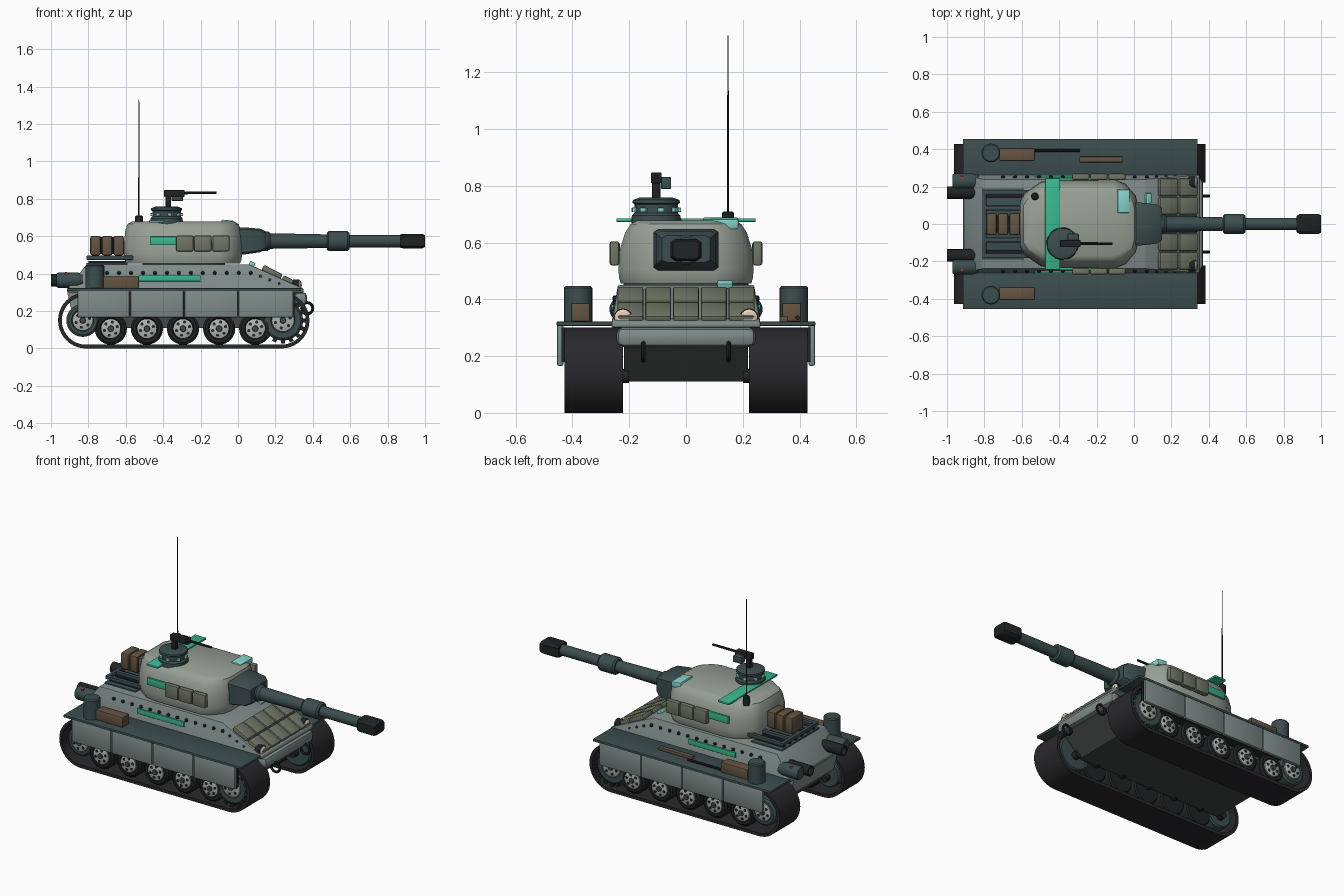
import bpy, bmesh, math
from mathutils import Vector, Matrix

if "Cube" in bpy.data.objects:
    bpy.data.objects.remove(bpy.data.objects["Cube"])

def mat(name, r, g, b):
    m = bpy.data.materials.new(name)
    m.diffuse_color = (r, g, b, 1)
    m.use_nodes = True
    m.node_tree.nodes["Principled BSDF"].inputs["Base Color"].default_value = m.diffuse_color
    return m

HULL = mat("hull_grey", .21, .26, .25)
TURRET = mat("turret_grey", .31, .35, .30)
DARK = mat("dark_teal", .045, .075, .078)
BELLY = mat("belly_grey", .055, .065, .062)
BLACK = mat("black", .014, .017, .018)
TRACK = mat("track_rubber", .022, .022, .025)
TILE = mat("tile_olive", .16, .18, .13)
BROWN = mat("brown", .13, .09, .055)
GREEN = mat("green", .04, .48, .27)
CYAN = mat("cyan", .24, .68, .62)
LIGHT = mat("wheel_hub", .42, .46, .43)
LAMP = mat("lamp", .8, .65, .5)
RED = mat("red", .7, .04, .02)

def finish(name, bm, m):
    bmesh.ops.recalc_face_normals(bm, faces=bm.faces[:])
    me = bpy.data.meshes.new(name)
    bm.to_mesh(me)
    bm.free()
    me.materials.append(m)
    for p in me.polygons:
        p.use_smooth = True
    me.set_sharp_from_angle(angle=math.radians(32))
    ob = bpy.data.objects.new(name, me)
    bpy.context.collection.objects.link(ob)
    return ob

def box(name, c, s, m, bevel=0.004, pitch=0, yaw=0):
    """Box from centre and size; pitch tilts about y."""
    bm = bmesh.new()
    bmesh.ops.create_cube(bm, size=1, matrix=Matrix.Diagonal((*s, 1)))
    if bevel:
        bmesh.ops.bevel(bm, geom=bm.edges[:], offset=min(bevel, min(s) * .4),
                        segments=2, profile=.5, affect='EDGES')
    bm.transform(Matrix.Translation(c) @ Matrix.Rotation(yaw, 4, 'Z') @ Matrix.Rotation(pitch, 4, 'Y'))
    return finish(name, bm, m)

def loft(name, rings, m, closed=False, bevel=0):
    bm = bmesh.new()
    vs = [[bm.verts.new(p) for p in r] for r in rings]
    n = len(vs[0])
    for a, b in zip(vs, vs[1:] + vs[:1] if closed else vs[1:]):
        for i in range(n):
            bm.faces.new((a[i], a[(i + 1) % n], b[(i + 1) % n], b[i]))
    if not closed:
        bm.faces.new(vs[0])
        bm.faces.new(vs[-1])
    if bevel:
        bmesh.ops.bevel(bm, geom=bm.edges[:], offset=bevel, segments=2, profile=.5, affect='EDGES')
    return finish(name, bm, m)

def lathe(name, base, axis, prof, m, n=24):
    """Solid of revolution: prof is (distance along axis, radius)."""
    q = Vector(axis).to_track_quat('Z', 'Y')
    rings = [[Vector(base) + q @ Vector((r * math.cos(2 * math.pi * i / n), r * math.sin(2 * math.pi * i / n), h))
              for i in range(n)] for h, r in prof]
    return loft(name, rings, m)

def rect(z, x0, x1, y):
    return [(x0, -y, z), (x1, -y, z), (x1, y, z), (x0, y, z)]

# hull: lower tub, nose beam, sloped upper body
tub = [(-.90, .31), (-.88, .21), (-.80, .11), (.22, .11), (.345, .24), (.345, .31)]
loft("lower_hull", [[(x, y, z) for x, z in tub] for y in (-.218, .218)], BELLY)
loft("rear_plate", [[(x, y, z) for x, z in [(-.915, .31), (-.89, .2), (-.82, .14), (-.8, .31)]] for y in (-.219, .219)], HULL)
loft("upper_hull", [rect(.30, -.91, .35, .262), rect(.32, -.91, .35, .262), rect(.45, -.81, .06, .24)], HULL, bevel=.006)
box("nose_beam", (.335, 0, .267), (.07, .49, .07), HULL, .025)
lathe("turret_ring", (-.29, 0, .44), (0, 0, 1), [(0, .22), (.03, .22)], DARK, 32)
box("engine_deck", (-.70, 0, .452), (.22, .38, .012), DARK)
for i in range(6):
    box("deck_slat", (-.70, -.15 + .06 * i, .461), (.20, .02, .012), BLACK, 0)

def wheel(name, s, x, z, r, hub, tyre):
    """Wheel with light hub disc and bolts on the outer side."""
    lathe(name, (x, s * .235, z), (0, s, 0), [(0, r - .008), (.008, r), (.165, r), (.175, r - .012),
          (.175, hub + .006), (.165, hub)], tyre, 28)
    lathe(name + "_hub", (x, s * .38, z), (0, s, 0), [(0, hub), (.032, hub), (.035, hub * .9)], LIGHT, 24)
    lathe(name + "_cap", (x, s * .41, z), (0, s, 0), [(0, .018), (.015, .015)], BELLY, 12)
    for i in range(6):
        a = math.pi / 3 * i + .3
        lathe(name + "_bolt", (x + hub * .68 * math.cos(a), s * .41, z + hub * .68 * math.sin(a)), (0, s, 0),
              [(0, .009), (.008, .009)], BLACK, 6)

ang = math.radians(27)
for s in (-1, 1):
    # track loop
    path = []
    for cx, a0 in ((.232, -90), (-.812, 90)):
        for i in range(21):
            a = math.radians(a0 + 9 * i)
            path.append((cx, math.cos(a), math.sin(a)))
    rings = [[(cx + r * c, s * y, .15 + r * d) for r, y in ((.15, .222), (.15, .428), (.13, .428), (.13, .222))]
             for cx, c, d in path]
    loft("track", rings, TRACK, closed=True)
    # running gear
    for i in range(5):
        wheel("road_wheel", s, -.68 + .193 * i, .106, .086, .053, BLACK)
    wheel("idler_wheel", s, -.83, .15, .088, .055, DARK)
    wheel("drive_sprocket", s, .24, .15, .108, .06, DARK)
    for i in range(16):
        a = math.pi / 8 * i
        box("sprocket_tooth", (.24 + .112 * math.cos(a), s * .40, .15 + .112 * math.sin(a)),
            (.022, .02, .022), BLACK, 0, pitch=-a)
    for x in [-.83, .24] + [-.68 + .193 * i for i in range(5)]:
        lathe("axle", (x, s * .2, .13), (0, s, 0), [(0, .025), (.06, .025)], BLACK, 12)
    # fender and side skirts
    box("fender", (-.287, s * .353, .314), (1.255, .205, .016), DARK)
    for a, b in ((-.857, -.580), (-.574, -.291), (-.285, -.002), (.004, .295)):
        box("side_skirt", ((a + b) / 2, s * .443, .238), (b - a, .022, .145), HULL, .006)
        box("skirt_bracket", (b, s * .432, .24), (.014, .012, .12), BLACK, 0)
    # fender stowage
    lathe("canister", (-.765, s * .38, .32), (0, 0, 1), [(0, .05), (.12, .05), (.127, .044)], DARK)
    box("tool_box", (-.625, s * .372, .355), (.19, .068, .066), BROWN, .006)
    # side stripe and rivets
    box("hull_stripe", (-.365, s * .257, .375), (.33, .012, .032), GREEN, .002)
    for i in range(13):
        lathe("rivet", (-.70 + .064 * i, s * .243, .402), (0, s, .2), [(0, .010), (.012, .010), (.016, .006)], BLACK, 8)
    for i in range(4):
        lathe("rivet", (.12 + .05 * i, s * .245, .385 - .02 * i), (0, s, .2), [(0, .008), (.014, .008)], BLACK, 8)
    # exhausts with rear lights
    lathe("muffler", (-.97, s * .228, .365), (1, 0, 0), [(0, .036), (.01, .042), (.11, .042), (.14, .034)], DARK)
    lathe("exhaust_pipe", (-1.0, s * .168, .365), (1, 0, 0), [(.03, .024), (0, .024), (0, .033), (.16, .033)], BLACK, 16)
    box("tail_light", (-.92, s * .25, .402), (.012, .012, .012), RED, 0)
    # headlights and tow rings
    lathe("headlight_shell", (.285, s * .222, .335), (1, 0, 0), [(0, .02), (.01, .033), (.045, .033)], BLACK, 20)
    lathe("headlight_lens", (.325, s * .222, .335), (1, 0, 0), [(0, .029), (.008, .029), (.014, .02)], LAMP, 20)
    ring = [[(.37 + (.03 + .008 * math.cos(b)) * math.cos(a), s * .15 + .008 * math.sin(b),
              .215 + (.03 + .008 * math.cos(b)) * math.sin(a)) for b in [math.pi / 4 * j for j in range(8)]]
            for a in [math.pi / 10 * i for i in range(20)]]
    loft("tow_ring", ring, BLACK, closed=True)
    # turret side stripe and armour boxes
    box("turret_stripe", (-.33, s * .240, .575), (.28, .014, .045), GREEN, .002)
    for i in range(3):
        box("turret_tile", (-.285 + .097 * i, s * .252, .562), (.092, .034, .085), TILE, .008)

# shovel on the far fender
lathe("shovel_handle", (-.53, .393, .335), (1, 0, 0), [(0, .008), (.24, .008)], BLACK, 8)
box("plank", (-.175, .345, .33), (.235, .03, .02), BROWN)

# front armour tiles on the sloped plate
for r, (x, z) in enumerate(((.183, .408), (.288, .353))):
    for c in range(5):
        box("front_tile", (x, -.196 + .098 * c, z), (.112, .092, .03), TILE, .008, pitch=ang)
box("driver_periscope", (.075, .137, .45), (.03, .055, .026), CYAN, .004, pitch=ang)

# turret body
plan = [(-.61, .12), (-.585, .165), (-.50, .225), (-.43, .238), (-.10, .238), (-.045, .215), (.01, .15), (.022, .10)]
plan = plan + [(x, -y) for x, y in reversed(plan)]
levels = [(.455, .965, .965), (.475, .99, .99), (.505, 1, 1), (.575, .995, .98), (.635, .975, .90), (.665, .94, .82), (.678, .87, .72)]
loft("turret", [[(-.29 + (x + .29) * sx, y * sy, z) for x, y in plan] for z, sx, sy in levels], TURRET)
box("roof_stripe", (-.435, 0, .679), (.08, .49, .012), GREEN, .002)
box("gunner_sight", (-.057, .122, .668), (.066, .125, .036), CYAN, .006, pitch=.1)

# gun
def slab(x, y, z0, z1, k=.7):
    h, c = (z1 - z0) / 2, (z1 + z0) / 2
    return [(x, y * a, c + h * b) for a, b in ((1, k), (k, 1), (-k, 1), (-1, k), (-1, -k), (-k, -1), (k, -1), (1, -k))]
loft("mantlet", [slab(-.02, .11, .505, .645, .85), slab(.03, .115, .502, .648, .85), slab(.12, .105, .515, .64, .85),
                 slab(.15, .085, .53, .625, .8)], DARK)
lathe("gun_barrel", (.13, 0, .574), (1, 0, 0), [(0, .052), (.03, .052), (.045, .041), (.2, .039), (.345, .036),
      (.345, .045), (.355, .053), (.455, .053), (.465, .045), (.465, .033), (.77, .033)], DARK)
loft("muzzle_brake", [slab(.87, .044, .537, .611), slab(.885, .054, .535, .613), slab(.985, .054, .535, .613),
                      slab(1.0, .046, .542, .606)], BLACK)

# commander cupola and machine gun
cx, cy = -.382, -.105
lathe("cupola", (cx, cy, .66), (0, 0, 1), [(0, .088), (.035, .086), (.045, .076), (.075, .076), (.08, .084), (.09, .082), (.098, .06)], DARK, 28)
for i in range(8):
    a = math.pi / 4 * i + .2
    box("cupola_window", (cx + .08 * math.cos(a), cy + .08 * math.sin(a), .715), (.014, .022, .016), CYAN, .002, yaw=a)
box("gun_post", (cx + .01, cy, .785), (.03, .03, .07), BLACK)
box("machine_gun", (-.34, cy, .828), (.11, .038, .038), BLACK)
box("ammo_box", (-.325, cy + .035, .81), (.06, .036, .042), DARK)
lathe("machine_gun_barrel", (-.30, cy, .832), (1, 0, 0), [(0, .008), (.185, .007)], BLACK, 10)

# antenna
lathe("antenna_base", (-.53, .148, .655), (0, 0, 1), [(0, .021), (.05, .021), (.055, .015)], BLACK, 14)
lathe("antenna", (-.53, .148, .70), (0, 0, 1), [(0, .004), (.63, .002)], BLACK, 8)

# rear rack with bundles
for y in (-.17, -.085, 0, .085, .17):
    box("rack_rail", (-.685, y, .485), (.25, .025, .022), DARK)
for x in (-.80, -.58):
    box("rack_crossbar", (x, 0, .485), (.022, .365, .022), DARK)
for i in range(3):
    box("bundle", (-.762 + .062 * i, 0, .55), (.057, .118, .105), BROWN, .012)
box("bundle_strap", (-.70, 0, .55), (.17, .05, .09), BLACK, 0)
